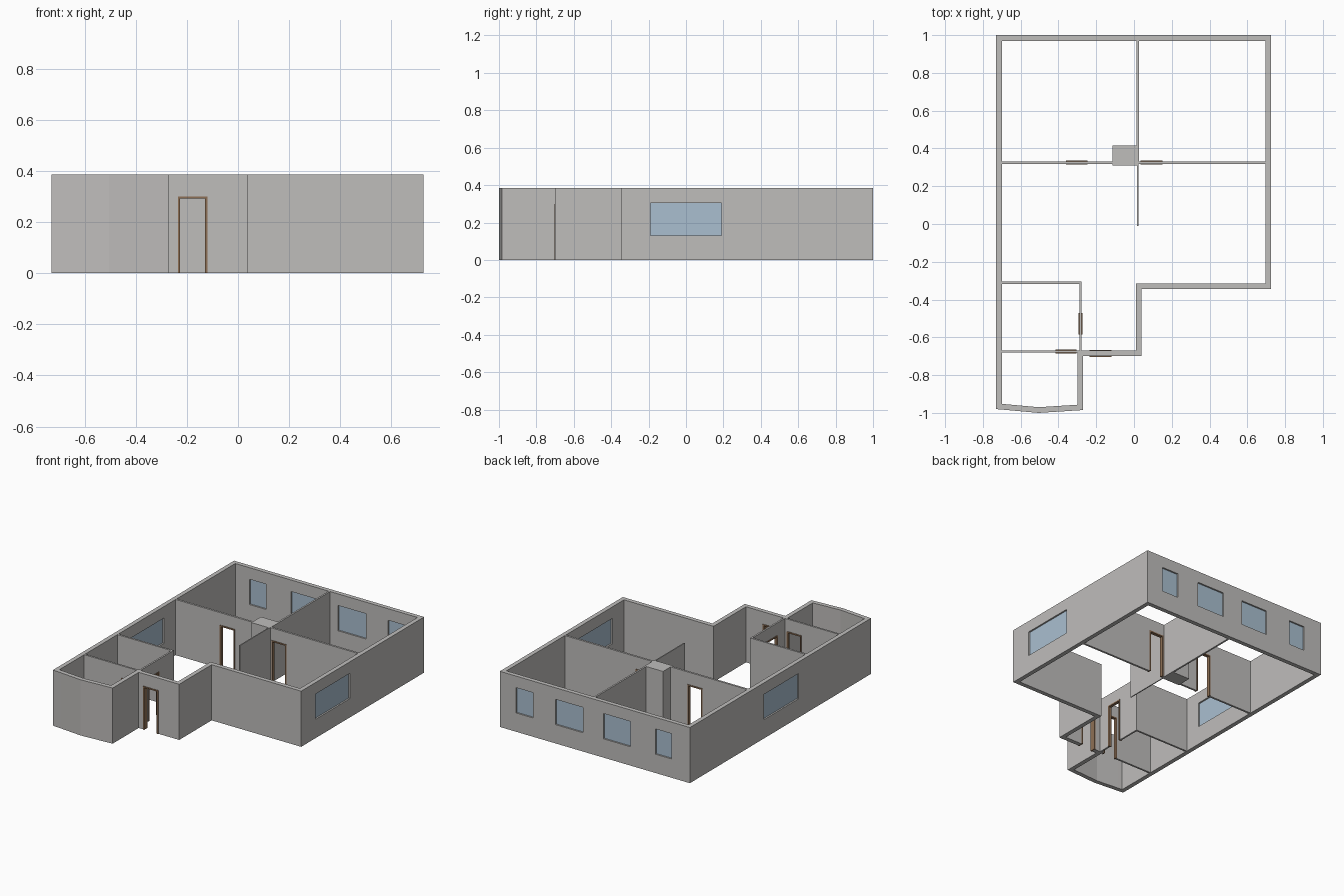
import bpy
import bmesh
from mathutils import Vector

cube = bpy.data.objects.get("Cube")
if cube:
    bpy.data.objects.remove(cube, do_unlink=True)

HEIGHT = 0.385
OUTER = 0.03
DOOR_TOP = 0.30
SILL, LINTEL = 0.13, 0.305


def material(name, r, g, b):
    m = bpy.data.materials.new(name)
    m.use_nodes = True
    m.diffuse_color = (r, g, b, 1)
    m.node_tree.nodes["Principled BSDF"].inputs["Base Color"].default_value = (r, g, b, 1)
    return m


PLASTER = material("grey plaster", 0.52, 0.51, 0.50)
GLASS = material("pale blue glass", 0.40, 0.52, 0.63)
WOOD = material("brown wood", 0.27, 0.16, 0.09)


def finish(name, bm, mat):
    bmesh.ops.recalc_face_normals(bm, faces=bm.faces)
    mesh = bpy.data.meshes.new(name)
    bm.to_mesh(mesh)
    bm.free()
    mesh.materials.append(mat)
    obj = bpy.data.objects.new(name, mesh)
    bpy.context.collection.objects.link(obj)
    return obj


def add_box(bm, x, y, z):
    """Add a box given its (min, max) range on each axis."""
    verts = bmesh.ops.create_cube(bm, size=1)["verts"]
    for v in verts:
        v.co = Vector([(r[0] + r[1]) / 2 + c * (r[1] - r[0])
                       for r, c in zip((x, y, z), v.co)])


def box(name, x, y, z, mat):
    bm = bmesh.new()
    add_box(bm, x, y, z)
    return finish(name, bm, mat)


def cut(wall, x, y, z):
    cutter = box("cutter", x, y, z, PLASTER)
    cutter.hide_render = True
    mod = wall.modifiers.new("opening", "BOOLEAN")
    mod.operation = "DIFFERENCE"
    mod.solver = "EXACT"
    mod.object = cutter
    bpy.context.view_layer.objects.active = wall
    bpy.ops.object.modifier_apply(modifier=mod.name)
    bpy.data.objects.remove(cutter, do_unlink=True)


def around(c, half):
    return (c - half, c + half)


def oriented(axis, along, across):
    """Return x and y ranges for a wall running along the given axis."""
    return (along, across) if axis == "x" else (across, along)


def window(wall, name, axis, along, centre):
    cut(wall, *oriented(axis, along, around(centre, 0.06)), (SILL, LINTEL))
    box(name, *oriented(axis, along, around(centre, 0.004)), (SILL, LINTEL), GLASS)


def door(wall, name, axis, along, centre, thick):
    cut(wall, *oriented(axis, along, around(centre, 0.05)), (-0.1, DOOR_TOP))
    bar = 0.009
    across = around(centre, thick / 2 + 0.004)
    a, b = along
    bm = bmesh.new()
    for jamb in ((a, a + bar), (b - bar, b)):
        add_box(bm, *oriented(axis, jamb, across), (0, DOOR_TOP - bar))
    add_box(bm, *oriented(axis, along, across), (DOOR_TOP - bar, DOOR_TOP))
    finish(name, bm, WOOD)


def inset_loop(points, d):
    """Mitred inward offset of a counter-clockwise outline."""
    result = []
    for i, p in enumerate(points):
        p = Vector(p)
        e1 = (p - Vector(points[i - 1])).normalized()
        e2 = (Vector(points[(i + 1) % len(points)]) - p).normalized()
        n1, n2 = Vector((-e1.y, e1.x)), Vector((-e2.y, e2.x))
        result.append(p + (n1 + n2) * d / (1 + n1.dot(n2)))
    return result


# Outer shell: an open ring following the house outline
outline = [(-0.73, -0.98), (-0.67, -0.985), (-0.505, -1.0), (-0.27, -0.985),
           (-0.27, -0.70), (0.04, -0.70), (0.04, -0.345), (0.725, -0.345),
           (0.725, 1.0), (-0.73, 1.0)]
bm = bmesh.new()
loops = [[bm.verts.new((p[0], p[1], z)) for p in pts]
         for pts, z in ((outline, 0), (outline, HEIGHT),
                        (inset_loop(outline, OUTER), HEIGHT),
                        (inset_loop(outline, OUTER), 0))]
for k in range(4):
    lo, hi = loops[k], loops[(k + 1) % 4]
    for i in range(len(outline)):
        j = (i + 1) % len(outline)
        bm.faces.new((lo[i], lo[j], hi[j], hi[i]))
shell = finish("outer_walls", bm, PLASTER)

# Windows in the back and side walls
for i, span in enumerate([(-0.59, -0.465), (-0.275, -0.067),
                          (0.087, 0.30), (0.47, 0.60)]):
    window(shell, f"back_window_{i + 1}", "x", span, 1 - OUTER / 2)
window(shell, "left_window", "y", (-0.19, 0.19), 0.725 - OUTER / 2)
window(shell, "right_window", "y", (-0.19, 0.19), -0.73 + OUTER / 2)

# Front entrance
door(shell, "entrance_frame", "x", (-0.235, -0.12), -0.70 + OUTER / 2, OUTER)


# Interior partitions
def partition(name, axis, along, centre, thick):
    return box(name, *oriented(axis, along, around(centre, thick / 2)),
               (0, HEIGHT), PLASTER)


cross_wall = partition("cross_wall", "x", (-0.715, 0.71), 0.325, 0.014)
door(cross_wall, "right_bedroom_frame", "x", (-0.36, -0.245), 0.325, 0.014)
door(cross_wall, "left_bedroom_frame", "x", (0.035, 0.15), 0.325, 0.014)
partition("bedroom_divider", "y", (0.325, 0.985), 0.02, 0.012)
partition("living_divider", "y", (-0.01, 0.325), 0.019, 0.007)
partition("bath_back_wall", "x", (-0.715, -0.277), -0.312, 0.013)
bath_side = partition("bath_side_wall", "y", (-0.69, -0.306), -0.283, 0.012)
door(bath_side, "bath_frame", "y", (-0.585, -0.47), -0.283, 0.012)
store_wall = partition("store_wall", "x", (-0.715, -0.28), -0.675, 0.013)
door(store_wall, "store_frame", "x", (-0.415, -0.305), -0.675, 0.013)

# Chimney block beside the cross wall
box("chimney", (-0.115, 0.025), (0.31, 0.415), (0, HEIGHT), PLASTER)
